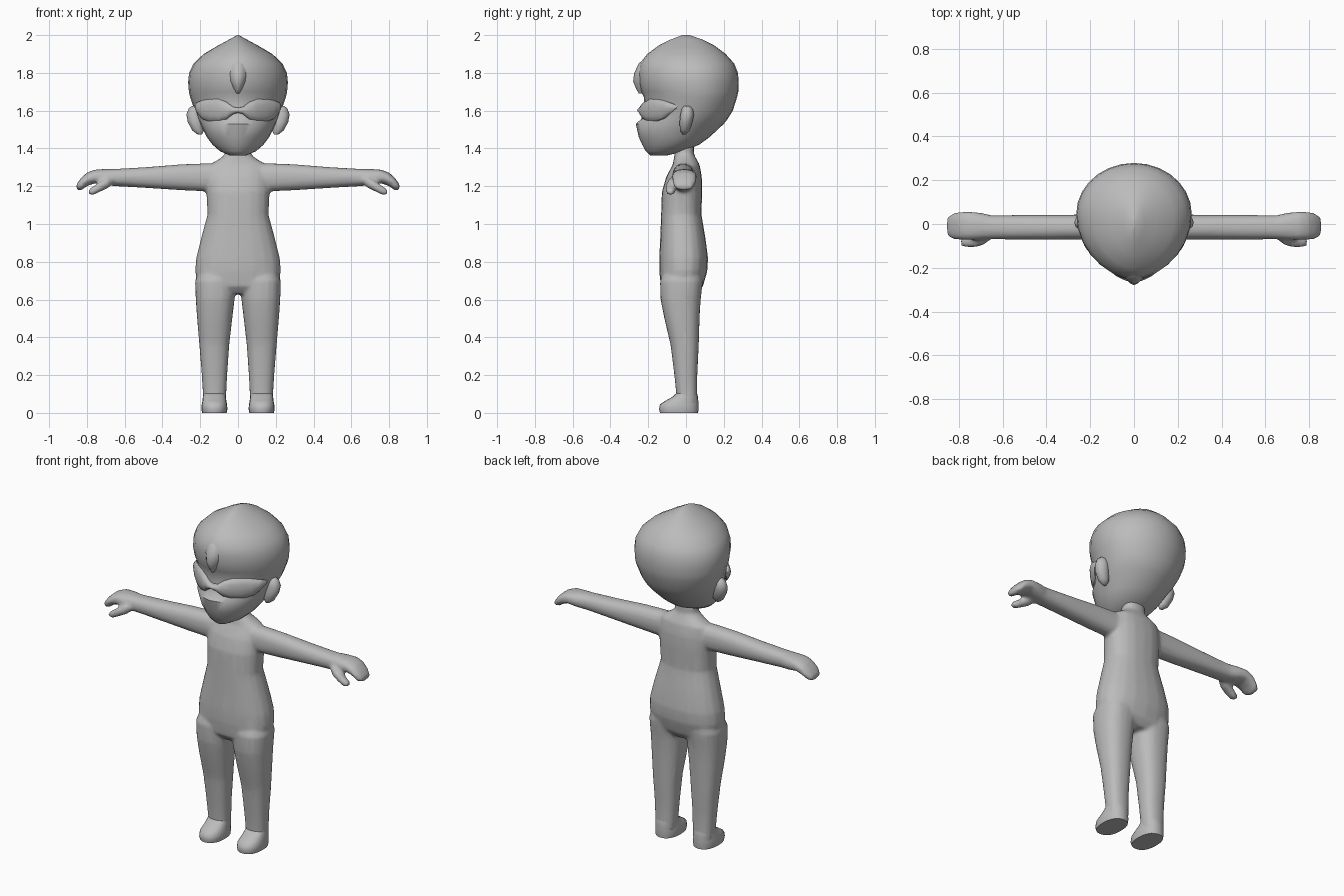
import bpy, math
from mathutils import Vector

grey = bpy.data.materials.new("plain_grey")
grey.diffuse_color = (0.5, 0.5, 0.5, 1)


def spow(v, p):
    return math.copysign(abs(v) ** p, v)


def mesh_object(name, verts, faces):
    me = bpy.data.meshes.new(name)
    me.from_pydata(verts, [], faces)
    me.materials.append(grey)
    ob = bpy.data.objects.new(name, me)
    bpy.context.collection.objects.link(ob)
    bpy.context.view_layer.objects.active = ob
    bpy.ops.object.select_all(action='DESELECT')
    ob.select_set(True)
    bpy.ops.object.mode_set(mode='EDIT')
    bpy.ops.mesh.select_all(action='SELECT')
    bpy.ops.mesh.normals_make_consistent(inside=False)
    bpy.ops.object.mode_set(mode='OBJECT')
    bpy.ops.object.shade_smooth_by_angle(angle=math.radians(55))
    return ob


def skin(name, rings):
    """Join equal rings of points into a closed tube."""
    n = len(rings[0])
    verts = [p for r in rings for p in r]
    faces = [(i * n + j, i * n + (j + 1) % n, (i + 1) * n + (j + 1) % n, (i + 1) * n + j)
             for i in range(len(rings) - 1) for j in range(n)]
    faces += [tuple(range(n)), tuple(range(len(verts) - n, len(verts)))]
    return mesh_object(name, verts, faces)


def loft_z(name, rows, n=20, p=0.85):
    """Rows of (z, x0, x1, y0, y1), stacked upward."""
    rings = []
    for z, x0, x1, y0, y1 in rows:
        rings.append([((x0 + x1) / 2 + (x1 - x0) / 2 * spow(math.cos(a), p),
                       (y0 + y1) / 2 + (y1 - y0) / 2 * spow(math.sin(a), p), z)
                      for a in (math.tau * k / n for k in range(n))])
    return skin(name, rings)


def loft_x(name, rows, n=14, p=0.85):
    """Rows of (x, y0, y1, z0, z1), running sideways."""
    rings = []
    for x, y0, y1, z0, z1 in rows:
        rings.append([(x, (y0 + y1) / 2 + (y1 - y0) / 2 * spow(math.cos(a), p),
                       (z0 + z1) / 2 + (z1 - z0) / 2 * spow(math.sin(a), p))
                      for a in (math.tau * k / n for k in range(n))])
    return skin(name, rings)


def mirror(ob):
    """Add the matching part on the other side."""
    m = ob.modifiers.new("mirror", 'MIRROR')
    m.use_mirror_merge = False
    return ob


def apply_and_join(obs, name):
    for ob in obs:
        bpy.ops.object.select_all(action='DESELECT')
        bpy.context.view_layer.objects.active = ob
        ob.select_set(True)
        for m in list(ob.modifiers):
            bpy.ops.object.modifier_apply(modifier=m.name)
    for ob in obs:
        ob.select_set(True)
    bpy.context.view_layer.objects.active = obs[0]
    bpy.ops.object.join()
    obs[0].name = name
    return obs[0]


# Torso with neck
torso = loft_z("torso", [
    (0.63, -.14, .14, -.10, .06), (0.67, -.21, .21, -.133, .09), (0.75, -.228, .228, -.142, .113),
    (0.82, -.222, .222, -.142, .117), (0.92, -.197, .197, -.137, .104), (1.05, -.162, .162, -.132, .082),
    (1.17, -.168, .168, -.128, .086), (1.25, -.165, .165, -.105, .084), (1.315, -.15, .15, -.07, .072),
    (1.345, -.098, .098, -.065, .055), (1.37, -.068, .068, -.06, .042), (1.46, -.064, .064, -.055, .042)])

# Legs
leg = mirror(loft_z("leg", [
    (0.04, .063, .185, -.05, .062), (0.1, .062, .186, -.052, .06), (0.2, .057, .192, -.062, .06),
    (0.36, .046, .205, -.082, .068), (0.5, .03, .217, -.115, .072), (0.6, .018, .224, -.135, .078),
    (0.7, .01, .228, -.138, .09), (0.76, .03, .20, -.11, .08)]))

# Arms ending in mitten hands
arm = mirror(loft_x("arm", [
    (.08, -.07, .05, 1.17, 1.32), (.17, -.073, .045, 1.172, 1.322), (.30, -.073, .043, 1.178, 1.317),
    (.48, -.072, .042, 1.19, 1.302), (.65, -.07, .04, 1.2, 1.292), (.70, -.072, .052, 1.205, 1.292),
    (.76, -.074, .058, 1.215, 1.288), (.80, -.072, .056, 1.20, 1.272), (.83, -.07, .048, 1.178, 1.245),
    (.855, -.05, .03, 1.18, 1.212)]))

# Thumbs
thumb = mirror(loft_x("thumb", [
    (.66, -.075, -.03, 1.215, 1.25), (.69, -.098, -.035, 1.188, 1.25), (.73, -.108, -.045, 1.17, 1.225),
    (.765, -.108, -.055, 1.152, 1.20), (.79, -.10, -.065, 1.155, 1.185)], n=10))

# One continuous skin for the whole body
body = apply_and_join([torso, leg, arm, thumb], "body")
remesh = body.modifiers.new("blend", 'REMESH')
remesh.mode = 'VOXEL'
remesh.voxel_size = 0.01
remesh.use_smooth_shade = True
smooth = body.modifiers.new("soften", 'SMOOTH')
smooth.iterations = 6
smooth.factor = 0.5
reduce = body.modifiers.new("simplify", 'DECIMATE')
reduce.ratio = 0.2

# Feet, with a flat sole and sloping instep
mirror(loft_z("foot", [
    (0, .06, .19, -.138, .064), (.02, .056, .194, -.143, .066), (.045, .058, .192, -.138, .066),
    (.065, .062, .188, -.108, .065), (.085, .064, .186, -.072, .063), (.105, .066, .183, -.05, .058)]))

# Head: pointed towards the front and ridged on top
head_rows = [  # z, half width, front y, back y
    (1.363, .045, -.19, -.10), (1.385, .095, -.213, -.01), (1.42, .135, -.232, .07),
    (1.46, .165, -.25, .125), (1.53, .2, -.266, .2), (1.555, .212, -.238, .22),
    (1.60, .23, -.226, .248), (1.67, .253, -.222, .27), (1.70, .26, -.238, .277),
    (1.75, .264, -.25, .279), (1.80, .259, -.252, .275), (1.85, .235, -.245, .255),
    (1.90, .182, -.205, .21), (1.945, .105, -.145, .15), (1.975, .05, -.085, .09), (2.0, .004, -.02, .02)]
rings = []
for z, w, y0, y1 in head_rows:
    cy = y0 + (y1 - y0) * 0.56
    ring = []
    for k in range(28):
        a = math.tau * k / 28
        c, s = math.cos(a), math.sin(a)
        if s < 0:
            ring.append((w * spow(c, 1.12), cy + (cy - y0) * s, z))
        else:
            ring.append((w * c, cy + (y1 - cy) * s, z))
    rings.append(ring)
skin("head", rings)

# Forelock at the middle of the hairline
loft_z("forelock", [
    (1.69, -.008, .008, -.25, -.20), (1.72, -.028, .028, -.266, -.18), (1.755, -.045, .045, -.28, -.16),
    (1.80, -.06, .06, -.274, -.14), (1.85, -.06, .06, -.25, -.12), (1.88, -.03, .03, -.215, -.12)],
    n=12, p=1.2)

# Ears
mirror(loft_z("ear", [
    (1.475, .19, .215, -.02, .0), (1.495, .18, .242, -.032, .02), (1.54, .185, .266, -.034, .034),
    (1.58, .19, .273, -.03, .042), (1.61, .195, .262, -.022, .036), (1.625, .205, .245, -.01, .02)],
    n=12, p=1))

# Wraparound goggles: two lenses and a thin bridge
half = [(0, -.247, 1.588, 1.616), (.025, -.243, 1.582, 1.620), (.06, -.232, 1.552, 1.646),
        (.10, -.208, 1.540, 1.661), (.15, -.172, 1.542, 1.662), (.19, -.134, 1.556, 1.654),
        (.215, -.106, 1.585, 1.645), (.228, -.085, 1.608, 1.635)]
full = [(-x, y, a, b) for x, y, a, b in reversed(half[1:])] + half
loft_x("goggles", [(x, y - .012, y + .04, a, b) for x, y, a, b in full], n=12, p=1)
